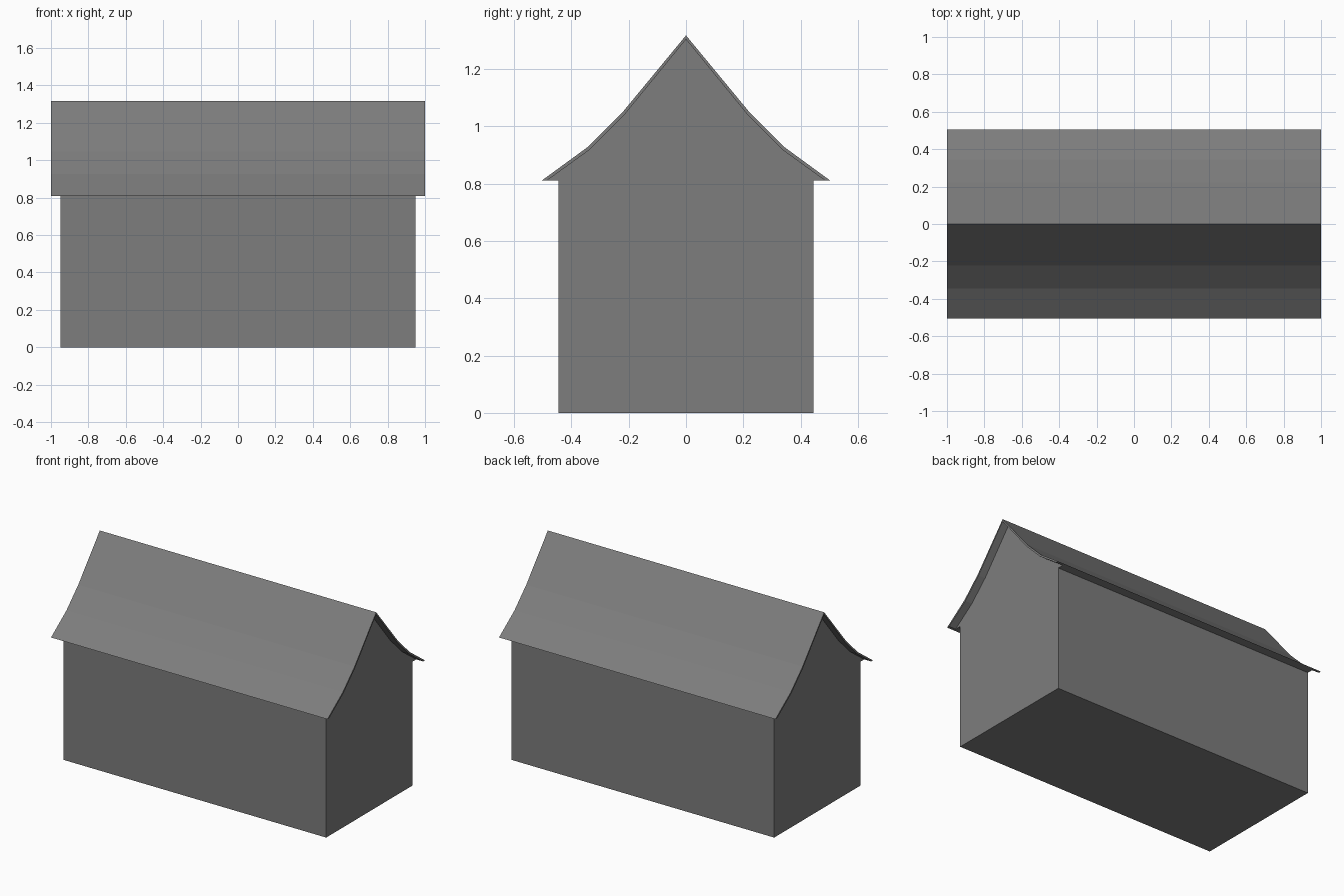
import bpy, bmesh

if "Cube" in bpy.data.objects:
    bpy.data.objects.remove(bpy.data.objects["Cube"])

# Dark grey shared by both parts
grey = bpy.data.materials.new("dark_grey")
grey.diffuse_color = (0.205, 0.205, 0.205, 1)
grey.use_nodes = True
grey.node_tree.nodes["Principled BSDF"].inputs["Base Color"].default_value = grey.diffuse_color


def extrude_profile(name, half, length):
    """Mirror a half profile (y, z) about y = 0 and extrude it along x."""
    left = [(-y, z) for y, z in reversed(half) if y > 0]
    bm = bmesh.new()
    face = bm.faces.new([bm.verts.new((-length / 2, y, z)) for y, z in half + left])
    ext = bmesh.ops.extrude_face_region(bm, geom=[face])
    verts = [v for v in ext["geom"] if isinstance(v, bmesh.types.BMVert)]
    bmesh.ops.translate(bm, verts=verts, vec=(length, 0, 0))
    bmesh.ops.recalc_face_normals(bm, faces=bm.faces)
    mesh = bpy.data.meshes.new(name)
    bm.to_mesh(mesh)
    bm.free()
    mesh.materials.append(grey)
    obj = bpy.data.objects.new(name, mesh)
    bpy.context.collection.objects.link(obj)
    return obj


# Flared roof slope, ridge to eave, on top and underneath
outer = [(0, 1.317), (0.223, 1.047), (0.345, 0.926), (0.504, 0.81)]
inner = [(0, 1.303), (0.219, 1.035), (0.339, 0.916), (0.486, 0.81)]

# Walls with gable ends and the boxed eaves under the roof
extrude_profile("walls", [(0.445, 0), (0.445, 0.81)] + inner[::-1], 1.9)

# Thin roof shell overhanging the gables
extrude_profile("roof", outer + inner[::-1], 2.0)
